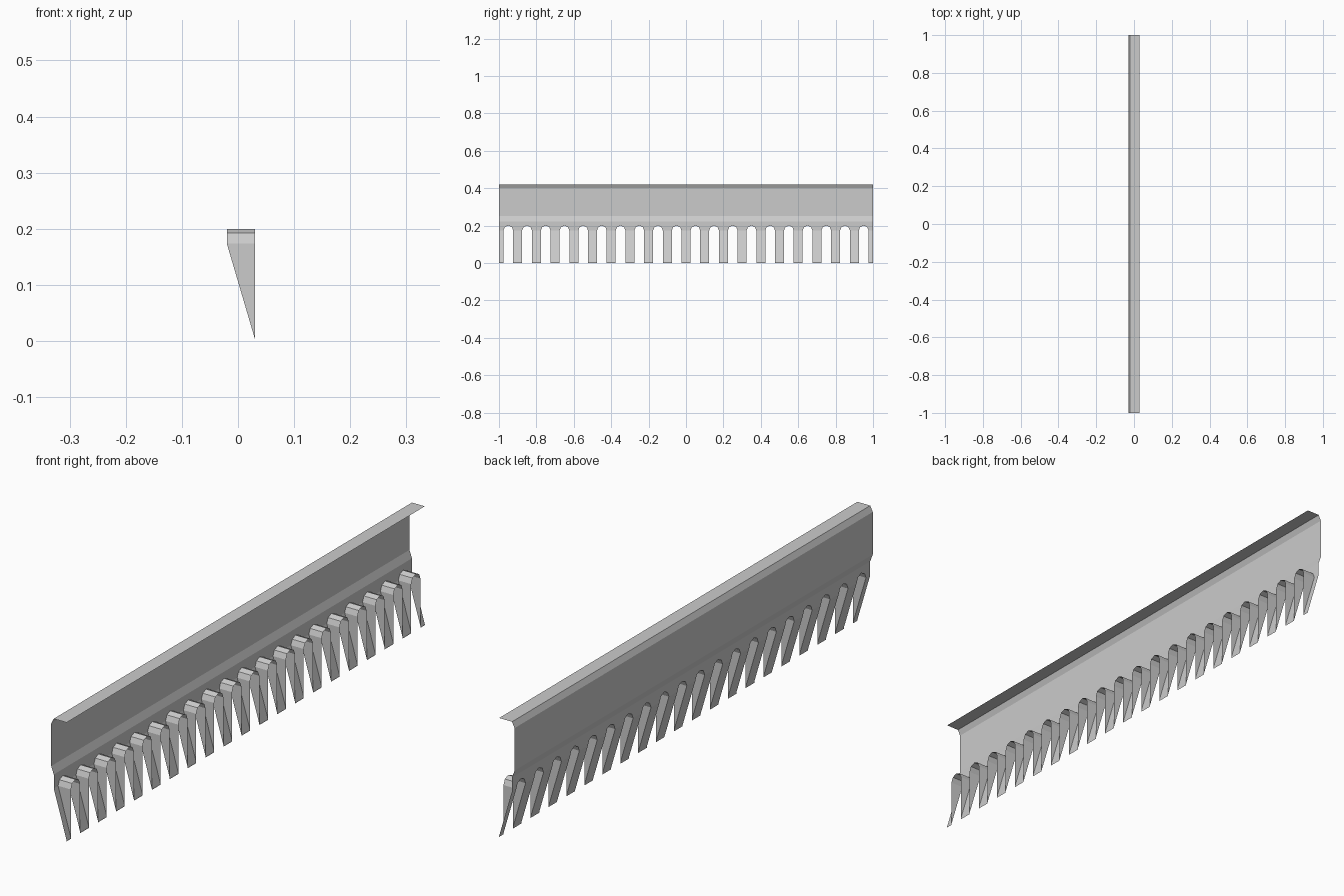
import bpy, bmesh
from math import pi, cos, sin

if "Cube" in bpy.data.objects:
    bpy.data.objects.remove(bpy.data.objects["Cube"], do_unlink=True)

grey = bpy.data.materials.new("plain_grey")
grey.use_nodes = True
colour = (0.6, 0.6, 0.6, 1)
grey.diffuse_color = colour
grey.node_tree.nodes["Principled BSDF"].inputs["Base Color"].default_value = colour

LENGTH, SLOTS = 2.0, 20
PITCH = LENGTH / SLOTS
BACK, FRONT = -0.02, 0.03          # sheet plane and outer edge of the hoods
R, SPRING, TIP = 0.026, 0.174, 0.004
TOP = SPRING + R
SEGMENTS = 4
centres = [-LENGTH / 2 + PITCH * (i + 0.5) for i in range(SLOTS)]


def build(name, faces):
    """Make a thin sheet object from lists of corner points."""
    bm = bmesh.new()
    for points in faces:
        bm.faces.new([bm.verts.new(p) for p in points])
    bmesh.ops.remove_doubles(bm, verts=bm.verts, dist=1e-5)
    bmesh.ops.recalc_face_normals(bm, faces=bm.faces)
    mesh = bpy.data.meshes.new(name)
    bm.to_mesh(mesh)
    bm.free()
    mesh.materials.append(grey)
    obj = bpy.data.objects.new(name, mesh)
    bpy.context.collection.objects.link(obj)
    return obj


def strip(a, b, y0, y1):
    """Quad between two (x, z) profile points, running from y0 to y1."""
    return [(a[0], y0, a[1]), (a[0], y1, a[1]), (b[0], y1, b[1]), (b[0], y0, b[1])]


def arch(yc, x):
    """Points of the round slot top, from -y to +y."""
    angles = [pi - pi * i / SEGMENTS for i in range(SEGMENTS + 1)]
    return [(x, yc + R * cos(a), SPRING + R * sin(a)) for a in angles]


# Folded panel with the top flange and the step above the slots
profile = [(FRONT, 0.42), (BACK, 0.42), (-0.03, 0.40), (-0.03, 0.25),
           (BACK, 0.223), (BACK, TOP)]
build("folded_panel", [strip(a, b, -LENGTH / 2, LENGTH / 2)
                       for a, b in zip(profile, profile[1:])])

# Sloping teeth between the slots, with the web around each slot top
teeth = []
for yc in centres:
    curve = arch(yc, BACK)
    half = SEGMENTS // 2
    for side, part in ((-1, curve[:half + 1]), (1, curve[half:][::-1])):
        outer, inner = yc + side * PITCH / 2, yc + side * R
        teeth.append([(BACK, outer, TOP), (BACK, outer, SPRING)] + part)
        teeth.append(strip((BACK, SPRING), (FRONT, TIP), outer, inner))
        teeth.append(strip((FRONT, TIP), (FRONT, 0), outer, inner))
build("sloping_teeth", teeth)

# Arched hoods standing out from the slot edges
hoods = []
for yc in centres:
    back, front = arch(yc, BACK), arch(yc, FRONT)
    for i in range(SEGMENTS):
        hoods.append([back[i], back[i + 1], front[i + 1], front[i]])
    for y in (yc - R, yc + R):
        hoods.append([(BACK, y, SPRING), (FRONT, y, SPRING), (FRONT, y, TIP)])
build("slot_hoods", hoods)
